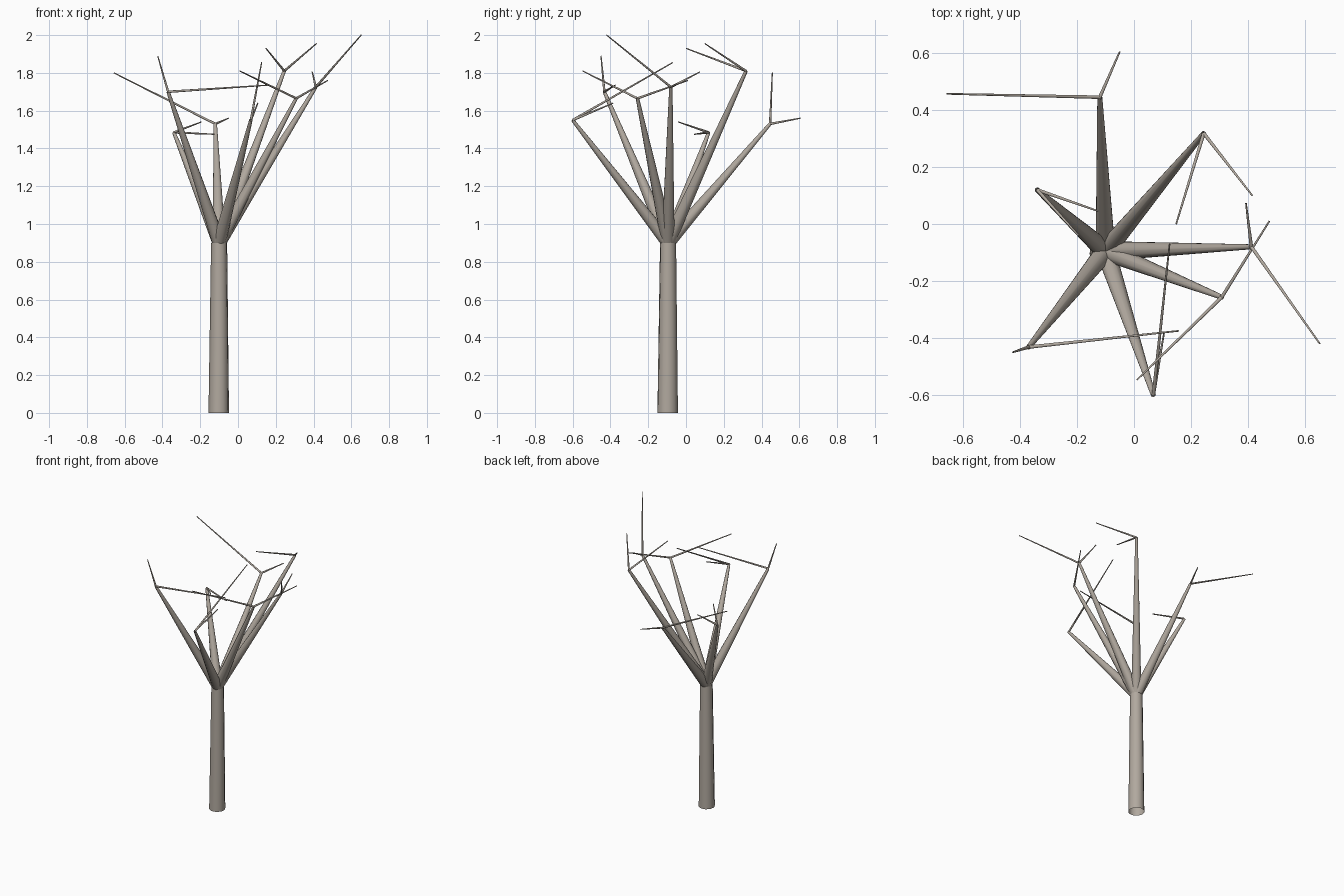
import bpy, bmesh
from mathutils import Vector

if "Cube" in bpy.data.objects:
    bpy.data.objects.remove(bpy.data.objects["Cube"])

SIDES = 10
BASE = Vector((-0.102, -0.097, 0))
FORK = Vector((-0.1, -0.095, 0.9))

# Grey-brown bark
bark = bpy.data.materials.new("bark")
bark.diffuse_color = (0.44, 0.395, 0.345, 1)
bark.use_nodes = True
bark.node_tree.nodes["Principled BSDF"].inputs["Base Color"].default_value = bark.diffuse_color


def limb(name, a, b, r1, r2):
    """Tapered round open tube from point a to point b."""
    a, b = Vector(a), Vector(b)
    axis = b - a
    bm = bmesh.new()
    bmesh.ops.create_cone(bm, cap_ends=False, segments=SIDES,
                          radius1=r1, radius2=r2, depth=axis.length)
    for f in bm.faces:
        f.smooth = True
    bm.transform(axis.to_track_quat('Z', 'Y').to_matrix().to_4x4())
    bmesh.ops.translate(bm, verts=bm.verts, vec=(a + b) / 2)
    mesh = bpy.data.meshes.new(name)
    bm.to_mesh(mesh)
    bm.free()
    mesh.materials.append(bark)
    obj = bpy.data.objects.new(name, mesh)
    bpy.context.collection.objects.link(obj)
    return obj


# Trunk
limb("trunk", BASE, FORK, 0.055, 0.043)

# Each branch: tip, then the ends of its two twigs
branches = [
    ((-0.12, 0.445, 1.53), (-0.657, 0.457, 1.80), (-0.05, 0.605, 1.56)),
    ((-0.34, 0.12, 1.485), (-0.195, -0.04, 1.54), (-0.125, 0.045, 1.475)),
    ((-0.37, -0.432, 1.70), (-0.425, -0.45, 1.89), (0.157, -0.375, 1.735)),
    ((0.068, -0.60, 1.55), (0.125, -0.07, 1.855), (0.105, -0.385, 1.64)),
    ((0.308, -0.257, 1.665), (0.01, -0.547, 1.81), (0.475, 0.01, 1.76)),
    ((0.412, -0.08, 1.725), (0.652, -0.42, 2.0), (0.393, 0.073, 1.805)),
    ((0.245, 0.318, 1.81), (0.148, 0.0, 1.93), (0.415, 0.10, 1.955)),
]

# Branches fan out from the trunk top, each splitting into two thin twigs
for i, (tip, *twigs) in enumerate(branches, 1):
    limb(f"branch_{i}", FORK, tip, 0.036, 0.009)
    for j, end in enumerate(twigs, 1):
        limb(f"twig_{i}_{j}", tip, end, 0.0065, 0.003)
